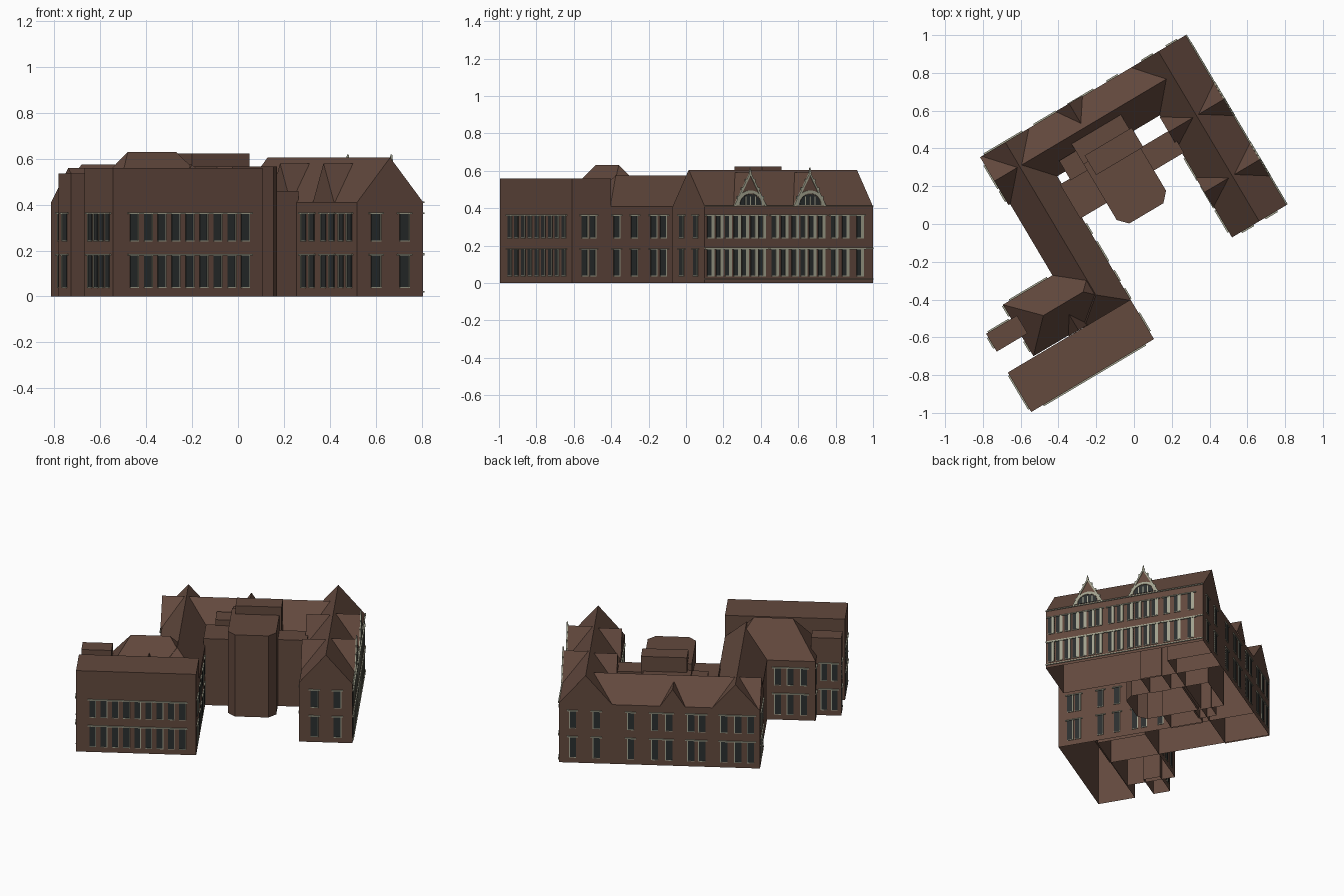
import bpy, bmesh, math

old = bpy.data.objects.get("Cube")
if old:
    bpy.data.objects.remove(old)

TURN = math.radians(30.7)   # whole plan is turned about z


def material(name, rgb):
    m = bpy.data.materials.new(name)
    m.use_nodes = True
    m.diffuse_color = (*rgb, 1)
    bsdf = m.node_tree.nodes["Principled BSDF"]
    bsdf.inputs["Base Color"].default_value = (*rgb, 1)
    bsdf.inputs["Roughness"].default_value = 0.9
    return m


BROWN = material("brown brick", (0.125, 0.067, 0.048))
GLASS = material("dark glass", (0.024, 0.028, 0.028))
STONE = material("pale stone", (0.36, 0.36, 0.27))


def finish(name, bm, mat):
    bmesh.ops.recalc_face_normals(bm, faces=bm.faces)
    me = bpy.data.meshes.new(name)
    bm.to_mesh(me)
    bm.free()
    me.materials.append(mat)
    ob = bpy.data.objects.new(name, me)
    ob.rotation_euler.z = TURN
    bpy.context.collection.objects.link(ob)
    return ob


def mesh(name, verts, faces, mat=BROWN):
    bm = bmesh.new()
    vs = [bm.verts.new(v) for v in verts]
    for f in faces:
        bm.faces.new([vs[i] for i in f])
    return finish(name, bm, mat)


def block(name, plan, top, base=0):
    """Flat-roofed shell, open underneath."""
    n = len(plan)
    verts = [(x, y, base) for x, y in plan] + [(x, y, top) for x, y in plan]
    sides = [(i, (i + 1) % n, n + (i + 1) % n, n + i) for i in range(n)]
    return mesh(name, verts, sides + [range(n, 2 * n)])


def rect(u0, u1, v0, v1):
    return [(u0, v0), (u1, v0), (u1, v1), (u0, v1)]


def wing(name, u0, u1, v0, v1, ridge, axis, hips=(0, 0), eave=0.41):
    """Walls plus pitched roof; a hip of 0 is an upright gable."""
    plan = rect(u0, u1, v0, v1)
    if axis == "u":
        mid = (v0 + v1) / 2
        top = [(u0 + hips[0], mid, ridge), (u1 - hips[1], mid, ridge)]
        roof = [(4, 5, 9, 8), (6, 7, 8, 9), (5, 6, 9), (7, 4, 8)]
    else:
        mid = (u0 + u1) / 2
        top = [(mid, v0 + hips[0], ridge), (mid, v1 - hips[1], ridge)]
        roof = [(5, 6, 9, 8), (7, 4, 8, 9), (4, 5, 8), (6, 7, 9)]
    verts = [(x, y, z) for z in (0, eave) for x, y in plan] + top
    walls = [(i, (i + 1) % 4, (i + 1) % 4 + 4, i + 4) for i in range(4)]
    return mesh(name, verts, walls + roof)


def on_face(face, a, z, out):
    """Point on a wall: a runs along it, out is distance from it."""
    axis, pos, sign = face
    return (pos + sign * out, a, z) if axis == "u" else (a, pos + sign * out, z)


def dormer(name, face, a, half, peak, depth):
    pts = [on_face(face, a + da, z, out) for out in (0.004, -depth)
           for da, z in ((-half, 0.41), (half, 0.41), (0, peak))]
    return mesh(name, pts, [(0, 1, 2), (0, 2, 5, 3), (1, 4, 5, 2), (3, 5, 4)])


def plate(bm, face, outline, thick):
    """Thin plate on a wall from an outline of (along, z)."""
    vs = [bm.verts.new(on_face(face, a, z, d)) for d in (0, thick) for a, z in outline]
    n = len(outline)
    bm.faces.new(vs[n:])
    for i in range(n):
        j = (i + 1) % n
        bm.faces.new((vs[i], vs[j], vs[n + j], vs[n + i]))


def bar(bm, face, a0, a1, z0, z1, thick):
    plate(bm, face, [(a0, z0), (a1, z0), (a1, z1), (a0, z1)], thick)


# Main ranges of the building
wing("east_wing", 0.41, 0.745, -0.326, 0.72, 0.605, "v")
wing("north_wing", -0.52, 0.58, 0.425, 0.72, 0.56, "u")
wing("west_wing", -0.51, -0.22, -0.34, 0.72, 0.575, "v", (0.12, 0))
wing("southwest_wing", -0.815, -0.25, -0.33, -0.013, 0.63, "u", (0.155, 0.165))
block("south_block", rect(-0.976, -0.22, -0.578, -0.335), 0.56)
block("southwest_annex", rect(-0.97, -0.78, -0.21, -0.10), 0.535)

# Courtyard hall with chamfered front, raised lantern and side links
block("hall", [(-0.068, 0.41), (-0.068, 0.065), (-0.02, 0.015), (0.19, 0.015),
               (0.236, 0.065), (0.236, 0.41)], 0.565)
block("hall_rear", rect(-0.068, 0.236, 0.40, 0.575), 0.52)
block("hall_lantern", rect(-0.04, 0.25, 0.325, 0.445), 0.622, 0.4)
block("west_link", rect(-0.23, -0.06, 0.17, 0.38), 0.46)
block("west_link_rear", rect(-0.17, -0.06, 0.37, 0.49), 0.5)
block("east_link", rect(0.23, 0.42, 0.19, 0.33), 0.46)

# Wall planes: axis, position, outward sign
EAST, INNER = ("u", 0.745, 1), ("u", 0.41, -1)
NORTH, GABLE_END = ("v", 0.72, 1), ("v", -0.326, -1)
SOUTH, SOUTH_W, SOUTH_E = ("v", -0.578, -1), ("u", -0.976, -1), ("u", -0.22, 1)
WEST, SW_NORTH, SW_SOUTH = ("u", -0.52, -1), ("v", -0.013, 1), ("v", -0.33, -1)
ANNEX_N, ANNEX_W, SW_WEST = ("v", -0.10, 1), ("u", -0.97, -1), ("u", -0.815, -1)

# Roof dormers
GABLES = (-0.046, 0.325)
for i, v in enumerate(GABLES):
    dormer(f"east_dormer_{i}", EAST, v, 0.1, 0.59, 0.16)
    dormer(f"inner_dormer_{i}", INNER, v, 0.09, 0.58, 0.15)
dormer("north_dormer", NORTH, 0.03, 0.08, 0.53, 0.13)
dormer("southwest_dormer", SW_SOUTH, -0.54, 0.06, 0.54, 0.13)

# Windows: wall, groups of centres, half width, width of stone jamb
south_row = [-0.87 + 0.0705 * i for i in range(9)]
ROWS = [
    (SOUTH, [south_row], 0.021, 0.005),
    (SOUTH_W, [[-0.53, -0.48, -0.43, -0.38]], 0.017, 0.005),
    (SOUTH_E, [[-0.50, -0.45], [-0.30], [-0.19], [-0.07, -0.01], [0.1]], 0.02, 0.006),
    (EAST, [[-0.29, -0.235, -0.18], [-0.125, -0.075, -0.02, 0.03], [0.11, 0.17],
            [0.235, 0.29, 0.345, 0.4], [0.48, 0.55, 0.64]], 0.021, 0.018),
    (INNER, [[-0.26, -0.19], [-0.11, -0.04], [0.06, 0.13]], 0.021, 0.006),
    (GABLE_END, [[0.505], [0.65]], 0.025, 0.006),
    (NORTH, [[0.66], [0.51], [0.295], [0.144, 0.055], [-0.085, -0.154],
             [-0.293, -0.38, -0.46]], 0.023, 0.006),
    (WEST, [[0.64, 0.56], [0.48]], 0.02, 0.006),
    (SW_NORTH, [[-0.74, -0.655, -0.575]], 0.022, 0.006),
    (SW_WEST, [[-0.05], [-0.27]], 0.02, 0.006),
    (ANNEX_N, [[-0.925, -0.86]], 0.02, 0.006),
    (ANNEX_W, [[-0.155]], 0.02, 0.006),
]
glass, stone = bmesh.new(), bmesh.new()
for face, groups, half, jamb in ROWS:
    for group in groups:
        for z0, z1 in ((0.04, 0.178), (0.243, 0.358)):
            for a in group:
                bar(glass, face, a - half, a + half, z0, z1, 0.003)
                bar(stone, face, a + half - jamb, a + half, z0, z1, 0.006)
                bar(stone, face, a - half, a + half, z0 - 0.004, z0, 0.005)
            lo, hi = min(group) - half - 0.012, max(group) + half + 0.012
            bar(stone, face, lo, hi, z1, z1 + 0.007, 0.008)

# String courses along the east front
for z in (0.018, 0.183, 0.408):
    bar(stone, EAST, -0.326, 0.72, z, z + 0.006, 0.007)

# Arched gable windows with coping and finial
for v in GABLES:
    def arc(r, n=12):
        return [(v + r * math.cos(math.pi * i / n), 0.418 + 0.9 * r * math.sin(math.pi * i / n))
                for i in range(n + 1)]
    plate(glass, EAST, arc(0.064), 0.007)
    outer, inner = arc(0.086), arc(0.068)
    for i in range(12):
        plate(stone, EAST, [outer[i], outer[i + 1], inner[i + 1], inner[i]], 0.009)
    for da in (-0.03, 0, 0.03):
        bar(stone, EAST, v + da - 0.003, v + da + 0.003, 0.418, 0.463, 0.009)
    for s in (-1, 1):
        plate(stone, EAST, [(v + s * 0.102, 0.41), (v + s * 0.09, 0.41),
                            (v, 0.575), (v, 0.595)], 0.009)
        # stepped blocks up the coping
        for t in (0.25, 0.5, 0.75):
            a, z = v + s * 0.102 * (1 - t), 0.41 + 0.185 * t
            bar(stone, EAST, a - 0.006, a + 0.006, z - 0.006, z + 0.008, 0.009)
    plate(stone, EAST, [(v - 0.008, 0.585), (v + 0.008, 0.585), (v, 0.618)], 0.009)

finish("window_glass", glass, GLASS)
finish("stone_trim", stone, STONE)
